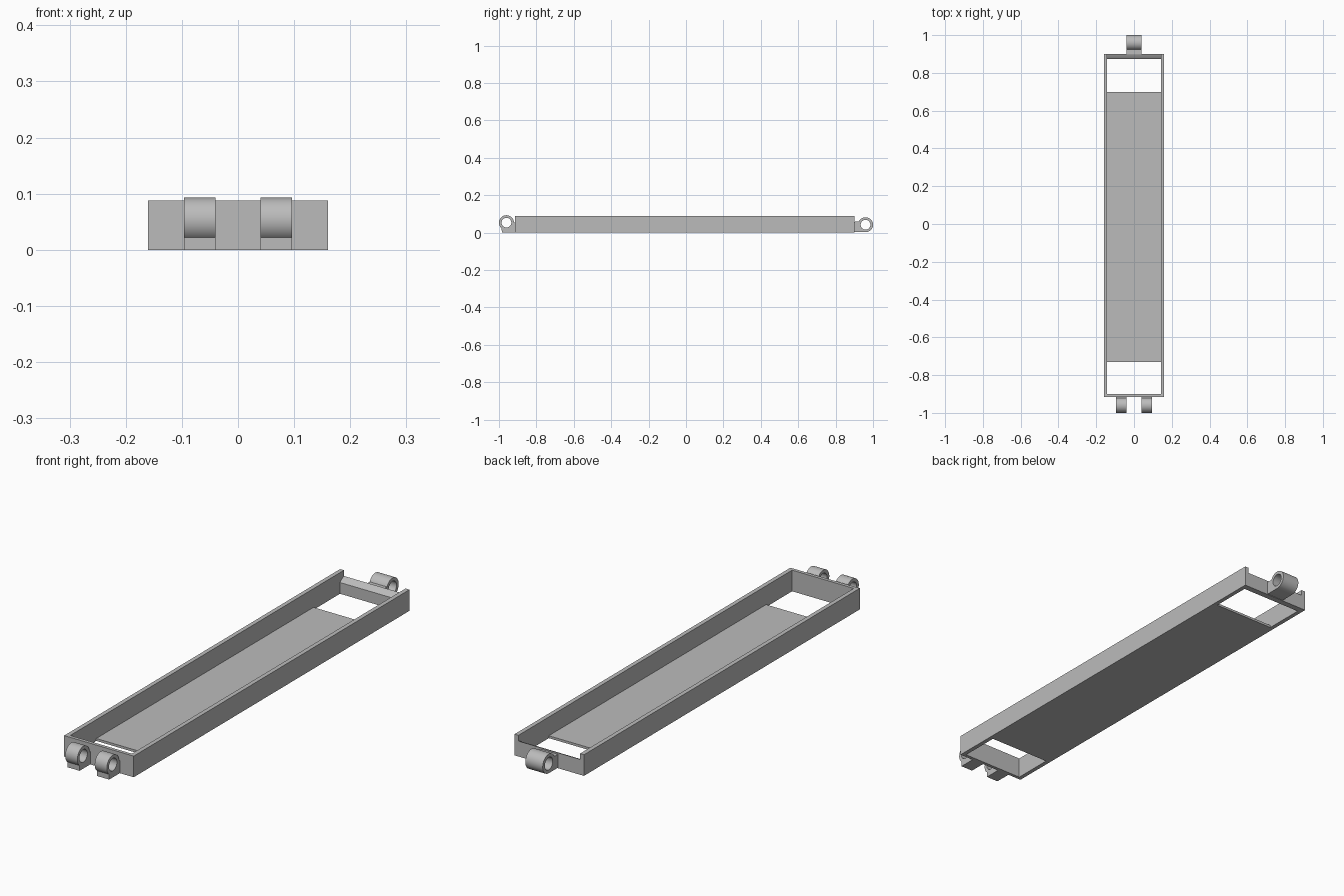
import bpy
from math import sin, cos, radians

cube = bpy.data.objects.get("Cube")
if cube:
    bpy.data.objects.remove(cube, do_unlink=True)

GREY = (0.5, 0.5, 0.5, 1)
grey = bpy.data.materials.new("plain grey")
grey.use_nodes = True
grey.diffuse_color = GREY
grey.node_tree.nodes["Principled BSDF"].inputs["Base Color"].default_value = GREY


def arc(cy, cz, r, start, end, steps=40):
    """Points of a circular arc in the y-z plane."""
    angles = [radians(start + (end - start) * i / steps) for i in range(steps + 1)]
    return [(cy + r * cos(a), cz + r * sin(a)) for a in angles]


def rect(y0, y1, z0, z1):
    return [(y0, z0), (y1, z0), (y1, z1), (y0, z1)]


def prism(name, x0, x1, *outlines):
    """Extrude filled y-z outlines (first outer, then holes) from x0 to x1."""
    curve = bpy.data.curves.new(name, "CURVE")
    curve.dimensions = "2D"
    curve.fill_mode = "BOTH"
    curve.extrude = (x1 - x0) / 2
    for points in outlines:
        spline = curve.splines.new("POLY")
        spline.points.add(len(points) - 1)
        for p, (y, z) in zip(spline.points, points):
            p.co = (y, z, 0, 1)
        spline.use_cyclic_u = True
    obj = bpy.data.objects.new(name, curve)
    bpy.context.collection.objects.link(obj)
    obj.location.x = (x0 + x1) / 2
    obj.rotation_euler = (radians(90), 0, radians(90))
    bpy.ops.object.select_all(action="DESELECT")
    obj.select_set(True)
    bpy.context.view_layer.objects.active = obj
    bpy.ops.object.convert(target="MESH")
    obj = bpy.context.object
    obj.data.materials.clear()
    obj.data.materials.append(grey)
    bpy.ops.object.shade_smooth_by_angle(angle=radians(30))
    return obj


FRONT, BACK, OUT, INN, TOP = -0.915, 0.90, 0.16, 0.142, 0.088

# Tray: side walls, front wall, low sloped back wall and short floor
for side, s in (("left", 1), ("right", -1)):
    x0, x1 = sorted((s * INN, s * OUT))
    prism(side + "_wall", x0, x1, rect(FRONT, BACK, 0, TOP))
prism("front_wall", -INN, INN, rect(FRONT, FRONT + 0.014, 0, TOP))
prism("back_wall", -INN, INN,
      [(0.874, 0), (BACK, 0), (BACK, 0.064), (0.893, 0.062), (0.874, 0.047)])
prism("floor", -INN, INN, rect(-0.73, 0.70, 0, 0.01))

# Pair of front hinge knuckles on low feet
fy, fz, radius, bore = -0.96, 0.053, 0.04, 0.026
front_outline = arc(fy, fz, radius, 0, 231) + [(-0.985, 0), (FRONT, 0), (FRONT, fz)]
for side, s in (("left", 1), ("right", -1)):
    x0, x1 = sorted((s * 0.04, s * 0.096))
    prism(side + "_front_knuckle", x0, x1, front_outline,
          arc(fy, fz, bore, 0, 351))

# Single back hinge knuckle with its neck
by, bz = 0.96, 0.042
back_outline = arc(by, bz, radius, -90, 156) + [(BACK, 0.058), (BACK, 0.002)]
prism("back_knuckle", -0.04, 0.04, back_outline, arc(by, bz, bore, 0, 351))
